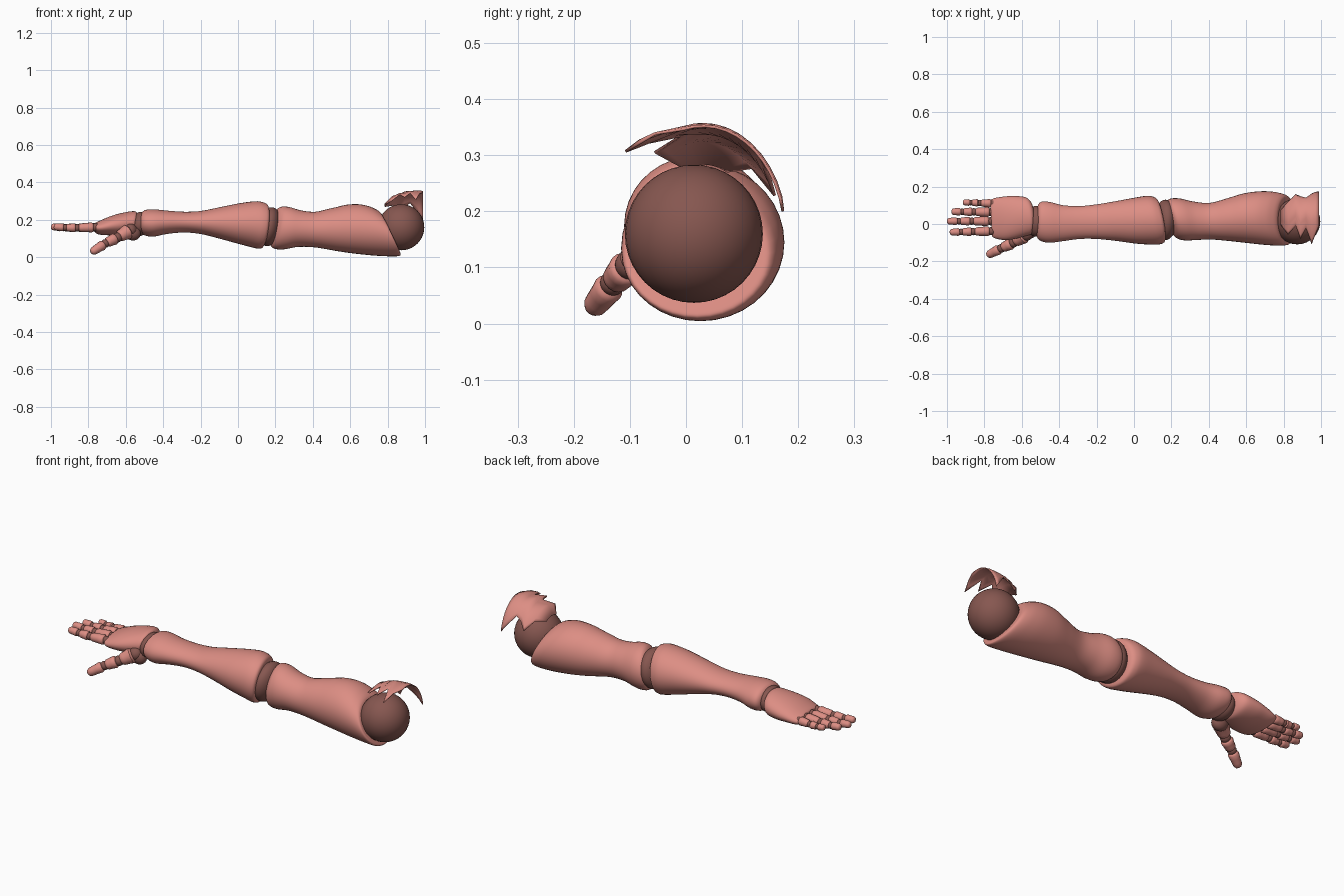
import bpy, bmesh, math
from mathutils import Vector

if "Cube" in bpy.data.objects:
    bpy.data.objects.remove(bpy.data.objects["Cube"])


def material(name, rgb):
    m = bpy.data.materials.new(name)
    m.diffuse_color = (*rgb, 1)
    m.use_nodes = True
    m.node_tree.nodes["Principled BSDF"].inputs["Base Color"].default_value = m.diffuse_color
    return m


SHELL = material("pink_shell", (0.72, 0.27, 0.23))
JOINT = material("dark_joint", (0.24, 0.095, 0.08))


def finish(name, bm, mat, angle=50):
    bmesh.ops.recalc_face_normals(bm, faces=bm.faces)
    me = bpy.data.meshes.new(name)
    bm.to_mesh(me)
    bm.free()
    me.materials.append(mat)
    ob = bpy.data.objects.new(name, me)
    bpy.context.collection.objects.link(ob)
    bpy.context.view_layer.objects.active = ob
    ob.select_set(True)
    bpy.ops.object.shade_smooth_by_angle(angle=math.radians(angle))
    ob.select_set(False)
    return ob


def bridge(bm, rings):
    """Skin a list of point rings and cap both ends."""
    vs = [[bm.verts.new(p) for p in r] for r in rings]
    n = len(vs[0])
    for a, b in zip(vs, vs[1:]):
        for i in range(n):
            j = (i + 1) % n
            bm.faces.new((a[i], a[j], b[j], b[i]))
    bm.faces.new(vs[0])
    bm.faces.new(vs[-1])


def catmull(pts, sub):
    out = []
    for i in range(len(pts) - 1):
        q = [pts[max(i - 1, 0)], pts[i], pts[i + 1], pts[min(i + 2, len(pts) - 1)]]
        for s in range(sub):
            t = s / sub
            out.append([0.5 * (2 * b + (c - a) * t + (2 * a - 5 * b + 4 * c - d) * t * t
                               + (3 * b - a - 3 * c + d) * t ** 3) for a, b, c, d in zip(*q)])
    out.append(list(pts[-1]))
    return out


def limb(name, stations, slant0, slant1, sides=36):
    """Stations are x, y low, y high, z low, z high; slants tilt the end rings."""
    x0, x1 = stations[0][0], stations[-1][0]
    rings = []
    for x, yl, yh, zl, zh in catmull(stations, 5):
        t = (x - x0) / (x1 - x0)
        w0, w1 = max(0, 1 - 2.2 * t), max(0, 2.2 * t - 1.2)
        sy = slant0[0] * w0 + slant1[0] * w1
        sz = slant0[1] * w0 + slant1[1] * w1
        ring = []
        for i in range(sides):
            a = 2 * math.pi * i / sides
            dy, dz = (yh - yl) / 2 * math.cos(a), (zh - zl) / 2 * math.sin(a)
            ring.append((x + sy * dy + sz * dz, (yl + yh) / 2 + dy, (zl + zh) / 2 + dz))
        rings.append(ring)
    bm = bmesh.new()
    bridge(bm, rings)
    return finish(name, bm, SHELL)


def ball(name, center, radii, tilt=0):
    bm = bmesh.new()
    bmesh.ops.create_uvsphere(bm, u_segments=32, v_segments=20, radius=1)
    ob = finish(name, bm, JOINT)
    ob.location, ob.scale, ob.rotation_euler = center, radii, (0, tilt, 0)
    return ob


def bone(name, a, b, r0, r1, sides=16):
    """Rounded finger segment running from a to b."""
    a, b = Vector(a), Vector(b)
    rot = (b - a).to_track_quat('Z', 'Y')
    prof = [(0, .55), (.05, .82), (.15, 1), (.4, .95), (.65, .93), (.82, .9), (.94, .68), (1, .3)]
    rings = []
    for t, k in prof:
        r = k * (r0 + (r1 - r0) * t)
        rings.append([a.lerp(b, t) + rot @ Vector((r * math.cos(2 * math.pi * i / sides),
                      r * math.sin(2 * math.pi * i / sides), 0)) for i in range(sides)])
    bm = bmesh.new()
    bridge(bm, rings)
    return finish(name, bm, SHELL)


def digit(name, pts, radii):
    """Chain of segments with a small dark ball at the start of each."""
    for i in range(len(pts) - 1):
        r = radii[i]
        a, b = Vector(pts[i]), Vector(pts[i + 1])
        ball(f"{name}_joint_{i + 1}", a, (r * .82,) * 3)
        d = (b - a).normalized() * r * .3
        bone(f"{name}_segment_{i + 1}", a + d, b - d * (.4 if i < len(pts) - 2 else 0), r, radii[i + 1])


# Upper arm, with an oblique end against the shoulder ball
limb("upper_arm", [
    (.188, -.04, .09, .10, .23), (.193, -.06, .12, .065, .255), (.215, -.08, .135, .045, .27),
    (.26, -.088, .137, .042, .268), (.33, -.085, .12, .055, .25), (.41, -.083, .113, .053, .243),
    (.5, -.09, .138, .038, .262), (.59, -.10, .164, .022, .28), (.68, -.11, .175, .01, .283),
    (.75, -.115, .172, .005, .272), (.795, -.115, .162, .005, .255), (.815, -.11, .15, .012, .24),
    (.818, -.095, .135, .027, .225)], (-.22, .18), (-.03, -.48))

# Forearm
limb("forearm", [
    (-.52, -.04, .08, .15, .22), (-.515, -.07, .105, .13, .24), (-.495, -.09, .12, .116, .253),
    (-.45, -.1, .117, .11, .256), (-.38, -.092, .10, .124, .249), (-.29, -.08, .096, .132, .243),
    (-.2, -.08, .105, .124, .247), (-.1, -.09, .121, .10, .267), (0, -.105, .138, .074, .288),
    (.08, -.11, .15, .054, .299), (.12, -.108, .147, .046, .294), (.143, -.095, .132, .052, .28),
    (.15, -.06, .10, .09, .245)], (.04, .04), (-.18, .12))

# Palm
limb("palm", [
    (-.765, -.055, .12, .14, .175), (-.76, -.07, .13, .128, .185), (-.735, -.08, .14, .12, .197),
    (-.69, -.086, .147, .117, .216), (-.64, -.08, .15, .115, .232), (-.58, -.064, .143, .118, .245),
    (-.553, -.056, .12, .125, .243), (-.54, -.035, .09, .145, .225)], (-.05, 0), (0, .15))

# Main joints
ball("shoulder_ball", (.873, .014, .16), (.123, .123, .123))
ball("elbow_joint", (.168, .022, .163), (.06, .108, .105), .17)
ball("wrist_joint", (-.525, .015, .177), (.05, .082, .066), .2)
ball("thumb_base_joint", (-.565, -.045, .13), (.045, .035, .04), .4)

# Fingers: name, y, y shift toward the tip, knuckle x, tip x
for name, y, dy, x0, x1 in (("index", -.038, -.006, -.762, -.985), ("middle", .015, 0, -.765, -1.0),
                            ("ring", .064, .002, -.762, -.976), ("little", .11, .006, -.755, -.915)):
    s = 1 if name != "little" else .86
    pts = [(x0 + (x1 - x0) * t, y + dy * t, z)
           for t, z in ((0, .16), (.44, .157), (.73, .158), (1, .163))]
    digit(name + "_finger", pts, [.027 * s, .024 * s, .021 * s, .019 * s])

# Thumb
digit("thumb", [(-.575, -.055, .145), (-.645, -.1, .105), (-.71, -.13, .073), (-.785, -.168, .025)],
      [.042, .032, .028, .023])

# Torn shoulder plate: x, height radius, back edge angle, front edge angle
columns = [(.785, .125, 62, 112), (.825, .165, 45, 128), (.865, .182, 22, 106), (.89, .189, 36, 132),
           (.92, .193, 42, 110), (.95, .195, 28, 141), (.97, .195, 20, 122), (.99, .192, 12, 104)]
bm = bmesh.new()
grid = []
for x, r, a0, a1 in columns:
    col = []
    for k in range(13):
        a = math.radians(a0 + (a1 - a0) * k / 12)
        f = 1 + .35 * max(0, a - 1.9)
        col.append(bm.verts.new((x, .03 + .76 * r * f * math.cos(a), .16 + r * f * math.sin(a))))
    grid.append(col)
for p, q in zip(grid, grid[1:]):
    for k in range(12):
        bm.faces.new((p[k], p[k + 1], q[k + 1], q[k]))
plate = finish("shoulder_plate", bm, SHELL, 35)
mod = plate.modifiers.new("thickness", 'SOLIDIFY')
mod.thickness, mod.offset = .005, 0
